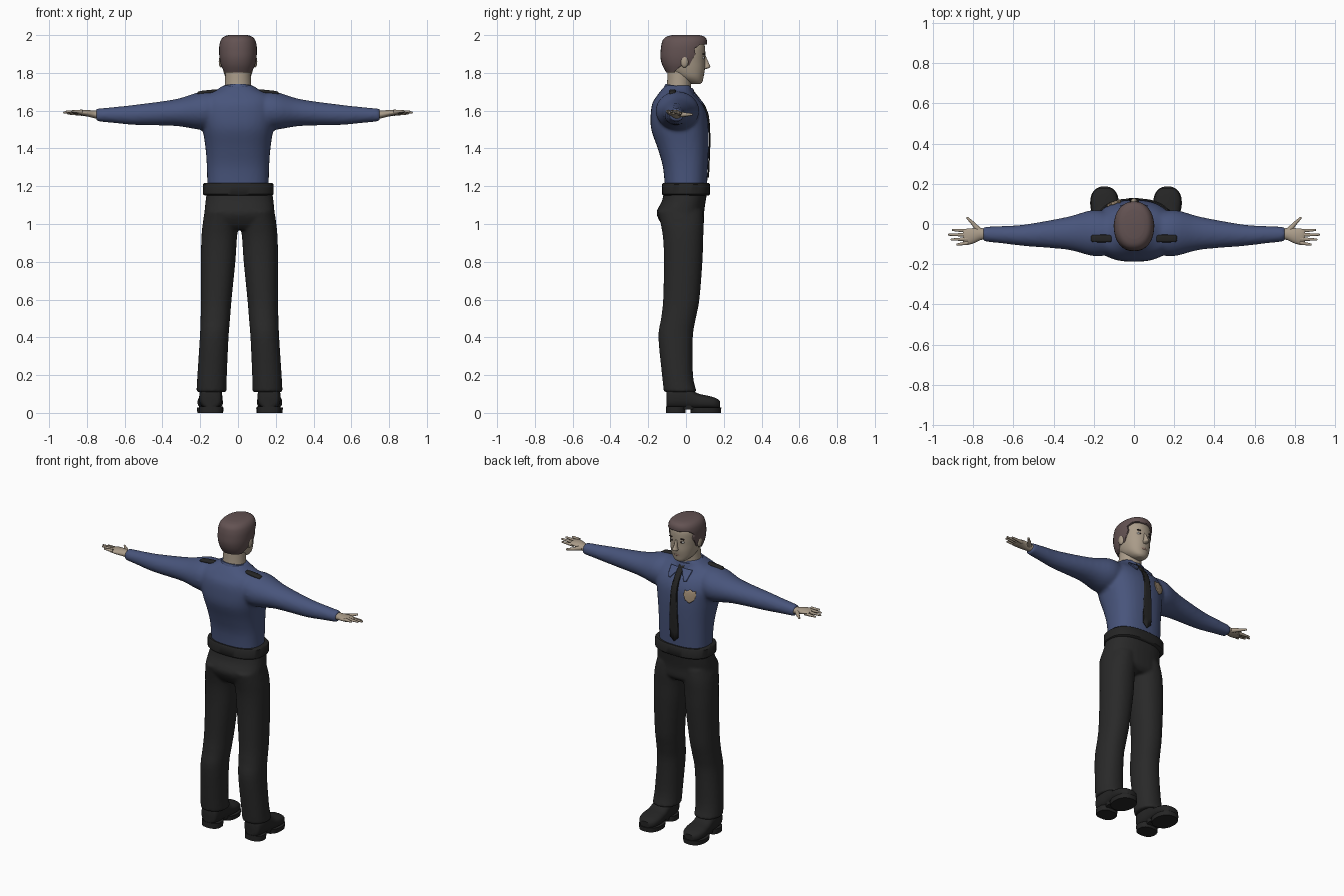
import bpy, bmesh, math
from mathutils import Vector, Matrix

cube = bpy.data.objects.get("Cube")
if cube:
    bpy.data.objects.remove(cube, do_unlink=True)


def material(name, r, g, b):
    m = bpy.data.materials.new(name)
    m.use_nodes = True
    m.diffuse_color = (r, g, b, 1)
    bsdf = m.node_tree.nodes["Principled BSDF"]
    bsdf.inputs["Base Color"].default_value = (r, g, b, 1)
    bsdf.inputs["Roughness"].default_value = 0.8
    return m


BLUE = material("shirt blue", 0.065, 0.09, 0.2)
BLACK = material("cloth black", 0.022, 0.022, 0.022)
SHOE = material("shoe black", 0.018, 0.018, 0.018)
SKIN = material("skin", 0.4, 0.33, 0.25)
HAIR = material("hair brown", 0.125, 0.085, 0.085)
LIP = material("lips", 0.3, 0.19, 0.15)
WHITE = material("eye white", 0.6, 0.6, 0.58)
DARK = material("iris and brow", 0.03, 0.02, 0.02)
GOLD = material("badge tan", 0.36, 0.27, 0.18)


def loft(bm, axis, rows, n=32, power=2.0, steps=4):
    """Closed tube through rows of (position, centre a, centre b, radius a, radius b)."""
    rows = [Vector(r) for r in rows]
    fine = []
    for i in range(len(rows) - 1):
        p0, p1, p2, p3 = (rows[max(0, min(len(rows) - 1, i + k))] for k in (-1, 0, 1, 2))
        for j in range(steps):
            t = j / steps
            fine.append(p1 + (p2 - p0) * (t / 2) + (p0 * 2 - p1 * 5 + p2 * 4 - p3) * (t * t / 2)
                        + (p1 * 3 - p0 - p2 * 3 + p3) * (t ** 3 / 2))
    fine.append(rows[-1])
    rings = []
    for t, a, b, ra, rb in fine:
        ring = []
        for k in range(n):
            c, s = math.cos(math.tau * k / n), math.sin(math.tau * k / n)
            u = a + ra * math.copysign(abs(c) ** (2 / power), c)
            v = b + rb * math.copysign(abs(s) ** (2 / power), s)
            ring.append(bm.verts.new({"z": (u, v, t), "x": (t, u, v), "y": (u, t, v)}[axis]))
        rings.append(ring)
    for r, q in zip(rings, rings[1:]):
        for k in range(n):
            bm.faces.new((r[k], r[(k + 1) % n], q[(k + 1) % n], q[k]))
    bm.faces.new(rings[0])
    bm.faces.new(rings[-1])


def ball(bm, centre, size):
    mat = Matrix.Translation(centre) @ Matrix.Diagonal((*size, 1))
    bmesh.ops.create_uvsphere(bm, u_segments=16, v_segments=10, radius=1, matrix=mat)


def finger(bm, p, q, r1, r2):
    p, q = Vector(p), Vector(q)
    d = q - p
    mat = Matrix.Translation((p + q) / 2) @ d.to_track_quat("Z", "Y").to_matrix().to_4x4()
    bmesh.ops.create_cone(bm, cap_ends=True, segments=10, radius1=r1, radius2=r2,
                          depth=d.length, matrix=mat)
    ball(bm, q, (r2, r2, r2))


def finish(bm, name, mat, x=0, mirror=False):
    bmesh.ops.recalc_face_normals(bm, faces=bm.faces)
    me = bpy.data.meshes.new(name)
    bm.to_mesh(me)
    bm.free()
    me.materials.append(mat)
    ob = bpy.data.objects.new(name, me)
    bpy.context.collection.objects.link(ob)
    ob.location.x = x
    bpy.ops.object.select_all(action="DESELECT")
    ob.select_set(True)
    bpy.context.view_layer.objects.active = ob
    bpy.ops.object.shade_smooth_by_angle(angle=math.radians(45))
    if mirror:
        ob.modifiers.new("mirror", "MIRROR").use_mirror_merge = False
    return ob


def part(name, mat, axis, rows, x=0, mirror=False, **kw):
    bm = bmesh.new()
    loft(bm, axis, rows, **kw)
    return finish(bm, name, mat, x, mirror)


def blend(ob, voxel, smooth):
    rm = ob.modifiers.new("blend", "REMESH")
    rm.mode, rm.voxel_size, rm.use_smooth_shade = "VOXEL", voxel, True
    sm = ob.modifiers.new("soften", "SMOOTH")
    sm.iterations, sm.factor = smooth, 0.5


def plate(name, mat, outline, target, lift, mirror=False):
    """Thin plate with an (x, z) outline, laid on the chest."""
    bm = bmesh.new()
    bm.faces.new([bm.verts.new((x, 0.3, z)) for x, z in outline])
    bmesh.ops.triangulate(bm, faces=bm.faces)
    bmesh.ops.subdivide_edges(bm, edges=bm.edges, cuts=7, use_grid_fill=True)
    ob = finish(bm, name, mat, 0, mirror)
    sw = ob.modifiers.new("lay", "SHRINKWRAP")
    sw.target, sw.wrap_method, sw.offset = target, "PROJECT", lift
    sw.use_project_y, sw.use_negative_direction, sw.use_positive_direction = True, True, False
    so = ob.modifiers.new("thickness", "SOLIDIFY")
    so.thickness, so.offset = 0.007, 0
    return ob


# Shirt: torso and sleeves blended together
bm = bmesh.new()
loft(bm, "z", [(1.17, 0, 0, .162, .11), (1.3, 0, -.003, .165, .119), (1.4, 0, -.015, .172, .135),
               (1.5, 0, -.032, .187, .152), (1.58, 0, -.038, .2, .149), (1.64, 0, -.047, .19, .131),
               (1.68, 0, -.053, .172, .1), (1.71, 0, -.05, .115, .08), (1.735, 0, -.04, .075, .068)],
     power=2.5)
for s in (-1, 1):
    loft(bm, "x", [(s * .1, -.05, 1.6, .1, .1), (s * .2, -.045, 1.599, .115, .1),
                   (s * .33, -.046, 1.59, .082, .071), (s * .54, -.056, 1.578, .054, .054),
                   (s * .66, -.053, 1.577, .043, .042), (s * .75, -.05, 1.577, .037, .034)])
shirt = finish(bm, "shirt", BLUE)
blend(shirt, 0.01, 6)

# Trousers: pelvis and two legs blended together
bm = bmesh.new()
loft(bm, "z", [(.97, 0, -.015, .13, .085), (1.0, 0, -.018, .19, .112), (1.06, 0, -.03, .186, .126),
               (1.12, 0, -.012, .18, .116), (1.18, 0, 0, .172, .114)], power=2.4)
for s in (-1, 1):
    loft(bm, "z", [(.11, s * .148, -.03, .08, .087), (.2, s * .145, -.045, .078, .082),
                   (.4, s * .134, -.055, .076, .091), (.5, s * .128, -.04, .078, .092),
                   (.6, s * .123, -.025, .081, .096), (.8, s * .113, -.015, .091, .102),
                   (.92, s * .108, -.015, .094, .106), (1.0, s * .1, -.02, .095, .114),
                   (1.07, s * .09, -.03, .09, .12)], power=2.2)
blend(finish(bm, "trousers", BLACK, .008), 0.009, 4)

# Belt
part("belt", SHOE, "z", [(1.152, 0, 0, .18, .121), (1.158, 0, 0, .187, .127),
                         (1.21, 0, 0, .187, .127), (1.217, 0, 0, .18, .121)],
     x=.002, n=48, power=2.5, steps=1)

# Shoes with separate heel and front sole
part("shoes", SHOE, "y", [(-.103, .153, .075, .035, .045), (-.09, .153, .08, .053, .056),
                          (-.04, .154, .083, .061, .062), (.01, .155, .078, .06, .058),
                          (.06, .156, .062, .063, .042), (.11, .157, .056, .067, .036),
                          (.155, .157, .05, .057, .03), (.18, .157, .043, .032, .02)],
     x=.01, mirror=True, power=2.6)
bm = bmesh.new()
loft(bm, "z", [(0, .153, -.054, .061, .052), (.034, .153, -.054, .063, .052)], power=2.5, steps=1)
loft(bm, "z", [(0, .157, .105, .068, .08), (.028, .157, .105, .071, .082)], power=2.3, steps=1)
loft(bm, "z", [(.018, .155, .02, .048, .05), (.04, .155, .02, .052, .05)], steps=1)
finish(bm, "shoe_soles", SHOE, .01, True)

# Hands
bm = bmesh.new()
loft(bm, "x", [(.73, -.05, 1.578, .028, .022), (.76, -.05, 1.58, .029, .02),
               (.8, -.059, 1.587, .038, .017), (.835, -.064, 1.59, .04, .012),
               (.85, -.065, 1.59, .034, .007)], n=20)
for y, tip_y, tip_x, z in ((-.034, -.03, .9, 1.583), (-.054, -.053, .92, 1.589),
                           (-.075, -.077, .907, 1.593), (-.094, -.102, .878, 1.595)):
    finger(bm, (.825, y, z), (tip_x, tip_y, z + .002), .0105, .0055)
finger(bm, (.77, -.032, 1.58), (.8, .002, 1.579), .015, .01)
finger(bm, (.8, .002, 1.579), (.828, .03, 1.58), .01, .006)
finish(bm, "hands", SKIN, 0, True)

# Head, neck, nose and ears
part("neck", SKIN, "z", [(1.69, 0, -.04, .074, .067), (1.75, 0, -.036, .069, .064),
                         (1.83, 0, -.03, .066, .066)])
part("head", SKIN, "z", [(1.742, 0, .053, .024, .024), (1.754, 0, .042, .045, .046),
                         (1.78, 0, .02, .067, .073), (1.82, 0, .0, .08, .1),
                         (1.86, 0, -.007, .086, .108), (1.9, 0, -.01, .09, .112),
                         (1.94, 0, -.012, .09, .112), (1.97, 0, -.01, .075, .098),
                         (1.985, 0, -.01, .05, .07)], power=2.2)
part("nose", SKIN, "z", [(1.82, 0, .098, .009, .009), (1.83, 0, .108, .017, .02),
                         (1.85, 0, .104, .011, .018), (1.89, 0, .094, .007, .01)], n=16)
bm = bmesh.new()
ball(bm, (.09, -.008, 1.86), (.012, .021, .032))
finish(bm, "ears", SKIN, 0, True)

# Hair: a cap with the face opening cut away
hair = part("hair", HAIR, "z", [(1.803, 0, -.037, .073, .068), (1.84, 0, -.022, .09, .103),
                                (1.88, 0, -.017, .098, .118), (1.92, 0, -.013, .1, .121),
                                (1.95, 0, -.009, .098, .121), (1.975, 0, -.006, .09, .116),
                                (1.992, 0, -.003, .074, .1), (2.0, 0, 0, .05, .072)], power=2.2)
bm = bmesh.new()
side = [(.2, 1.955), (.075, 1.95), (.045, 1.928), (.05, 1.9), (.03, 1.865), (.016, 1.838),
        (-.004, 1.838), (-.028, 1.835), (-.06, 1.808), (-.06, 1.78), (.2, 1.78)]
face = bm.faces.new([bm.verts.new((-.2, y, z)) for y, z in side])
grown = bmesh.ops.extrude_face_region(bm, geom=[face])["geom"]
bmesh.ops.translate(bm, vec=(.4, 0, 0), verts=[g for g in grown if isinstance(g, bmesh.types.BMVert)])
cutter = finish(bm, "hair_cutter", HAIR)
cutter.hide_render = True
cut = hair.modifiers.new("face opening", "BOOLEAN")
cut.operation, cut.object, cut.solver = "DIFFERENCE", cutter, "EXACT"
bpy.context.view_layer.objects.active = hair
bpy.ops.object.modifier_apply(modifier=cut.name)
bpy.data.objects.remove(cutter, do_unlink=True)

# Eyes, brows and mouth
for name, mat, centre, size in (("eyes", WHITE, (.034, .087, 1.88), (.015, .01, .008)),
                                ("irises", DARK, (.034, .0945, 1.88), (.006, .004, .006)),
                                ("brows", DARK, (.036, .093, 1.9), (.02, .006, .004))):
    bm = bmesh.new()
    ball(bm, centre, size)
    finish(bm, name, mat, 0, True)
bm = bmesh.new()
ball(bm, (0, .088, 1.79), (.025, .009, .008))
finish(bm, "mouth", LIP)

# Collar, dropping towards the front, with two points
collar = part("collar", BLUE, "z", [(1.685, 0, -.036, .098, .088), (1.715, 0, -.036, .086, .079),
                                    (1.73, 0, -.036, .079, .073)])
for v in collar.data.vertices:
    v.co.z -= 0.16 * (v.co.y + .036)
plate("collar_points", BLUE, [(.004, 1.69), (.075, 1.69), (.066, 1.635), (.05, 1.632)],
      shirt, .006, True)

# Tie, badge and shoulder straps
plate("tie", SHOE, [(-.018, 1.705), (.018, 1.705), (.014, 1.665), (.03, 1.33), (.027, 1.27),
                    (0, 1.245), (-.027, 1.27), (-.03, 1.33), (-.014, 1.665)], shirt, .005)
plate("badge", GOLD, [(-.1, 1.595), (-.082, 1.583), (-.068, 1.588), (-.064, 1.56), (-.075, 1.53),
                      (-.1, 1.512), (-.125, 1.53), (-.136, 1.56), (-.132, 1.588), (-.118, 1.583)],
      shirt, .005)
part("shoulder_straps", SHOE, "x", [(.11, -.072, 1.703, .01, .005), (.122, -.072, 1.703, .018, .009),
                                    (.2, -.072, 1.694, .018, .01), (.215, -.072, 1.69, .01, .005)],
     mirror=True, n=20, power=3)
